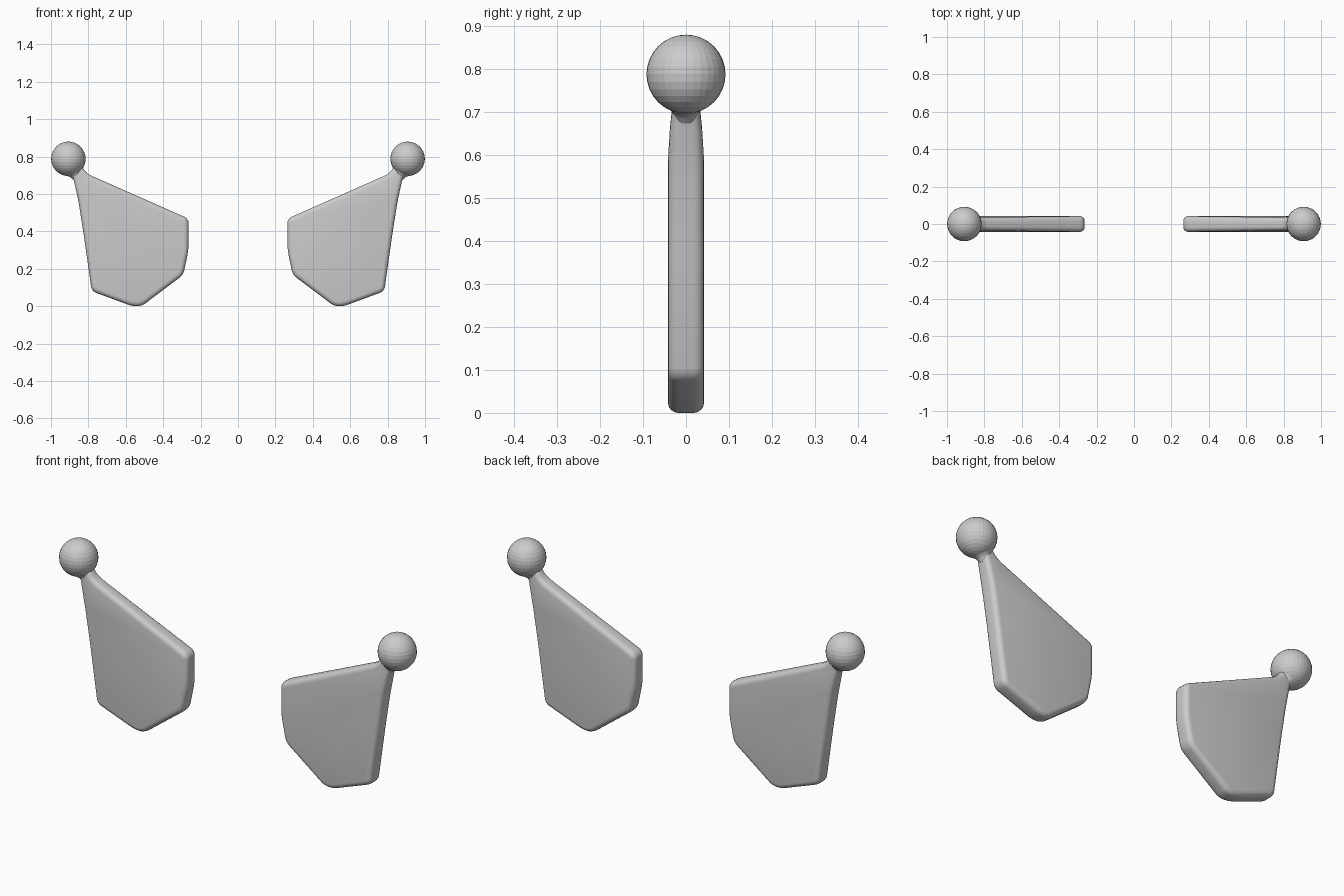
import bpy, bmesh, math
from mathutils import Vector

cube = bpy.data.objects.get("Cube")
if cube:
    bpy.data.objects.remove(cube, do_unlink=True)

grey = bpy.data.materials.new("plain grey")
grey.use_nodes = True
colour = (0.6, 0.6, 0.6, 1)
grey.diffuse_color = colour
grey.node_tree.nodes["Principled BSDF"].inputs["Base Color"].default_value = colour

HALF = 0.042                       # half the paddle thickness
BALL = Vector((0.907, 0, 0.788))
RADIUS = 0.092

# Paddle outline (x, z), from the neck down the outer edge and round
OUTLINE = [(0.902, 0.745), (0.88, 0.685), (0.853, 0.56), (0.826, 0.39),
           (0.782, 0.08), (0.565, 0.0), (0.515, 0.0), (0.292, 0.168),
           (0.265, 0.3), (0.264, 0.468), (0.805, 0.707), (0.85, 0.765)]


def finish(bm, name, side):
    """Turn the left-hand shape into an object on the given side."""
    bmesh.ops.scale(bm, vec=(side, 1, 1), verts=bm.verts)
    bmesh.ops.recalc_face_normals(bm, faces=bm.faces)
    mesh = bpy.data.meshes.new(name)
    bm.to_mesh(mesh)
    bm.free()
    mesh.materials.append(grey)
    obj = bpy.data.objects.new(name, mesh)
    bpy.context.collection.objects.link(obj)
    return obj


def smooth(obj):
    bpy.ops.object.select_all(action='DESELECT')
    obj.select_set(True)
    bpy.context.view_layer.objects.active = obj
    bpy.ops.object.shade_smooth_by_angle(angle=math.radians(40))


def paddle(name, side):
    bm = bmesh.new()
    face = bm.faces.new([bm.verts.new((x, -HALF, z)) for x, z in OUTLINE])
    # Round the outline corners
    bmesh.ops.bevel(bm, geom=list(bm.verts), offset=0.024, segments=4,
                    profile=0.5, affect='VERTICES', clamp_overlap=True)
    # Give it thickness, then roll the rims over
    out = bmesh.ops.extrude_face_region(bm, geom=list(bm.faces))
    top = [g for g in out["geom"] if isinstance(g, bmesh.types.BMVert)]
    bmesh.ops.translate(bm, vec=(0, 2 * HALF, 0), verts=top)
    bmesh.ops.recalc_face_normals(bm, faces=bm.faces)
    rims = [e for e in bm.edges
            if abs(e.verts[0].co.y - e.verts[1].co.y) < HALF]
    bmesh.ops.bevel(bm, geom=rims, offset=0.024, segments=4,
                    profile=0.5, affect='EDGES', clamp_overlap=True)
    # Thin the plate slightly where it runs into the neck
    for v in bm.verts:
        v.co.y *= 1 - 0.25 * min(1, max(0, (v.co.z - 0.62) / 0.1))
    smooth(finish(bm, name, side))


def ball(name, side):
    bm = bmesh.new()
    bmesh.ops.create_uvsphere(bm, u_segments=32, v_segments=16, radius=RADIUS)
    bmesh.ops.translate(bm, vec=BALL, verts=bm.verts)
    finish(bm, name, side)


def neck(name, side):
    # Flared collar blending the paddle tip into the ball
    axis = (BALL - Vector((0.857, 0, 0.69))).normalized()
    rot = axis.to_track_quat('Z', 'Y')
    bm = bmesh.new()
    rings = []
    for dist, rad in ((0.115, 0.028), (0.1, 0.032), (0.09, 0.036), (0.08, 0.046)):
        ring = [bm.verts.new(BALL - axis * dist + rot @ Vector(
            (rad * math.cos(a), rad * math.sin(a), 0)))
            for a in (math.tau * i / 20 for i in range(20))]
        rings.append(ring)
    for low, high in zip(rings, rings[1:]):
        for i in range(20):
            j = (i + 1) % 20
            bm.faces.new((low[i], low[j], high[j], high[i]))
    bm.faces.new(rings[0])
    bm.faces.new(rings[-1])
    smooth(finish(bm, name, side))


for label, side in (("left", 1), ("right", -1)):
    paddle(label + "_paddle", side)
    neck(label + "_neck", side)
    ball(label + "_ball", side)
